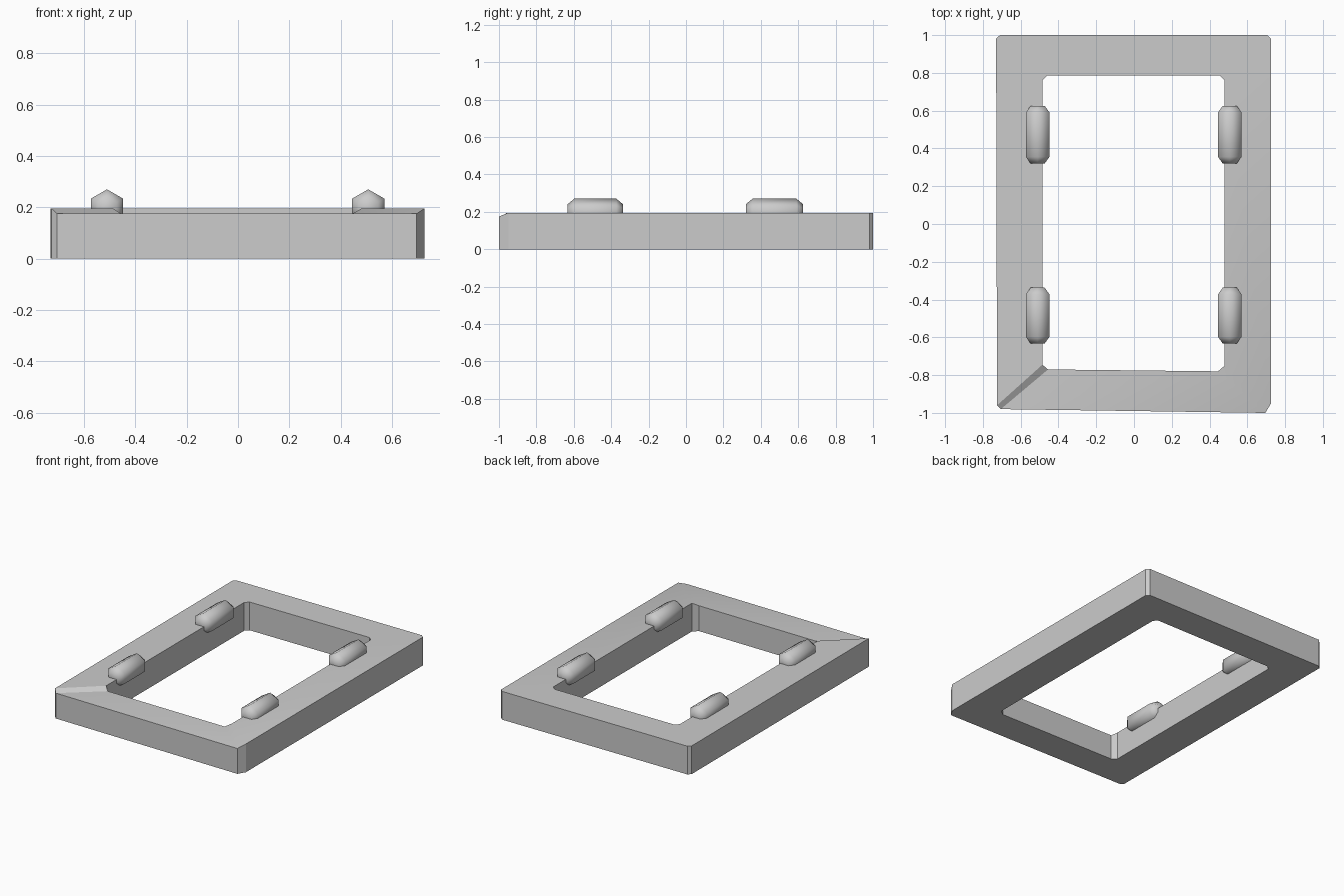
import bpy, bmesh, math

if "Cube" in bpy.data.objects:
    bpy.data.objects.remove(bpy.data.objects["Cube"])


def make_object(name, verts, faces, smooth_angle):
    mesh = bpy.data.meshes.new(name)
    mesh.from_pydata(verts, [], faces)
    bm = bmesh.new()
    bm.from_mesh(mesh)
    bmesh.ops.recalc_face_normals(bm, faces=bm.faces)
    bm.to_mesh(mesh)
    bm.free()
    ob = bpy.data.objects.new(name, mesh)
    bpy.context.collection.objects.link(ob)
    bpy.ops.object.select_all(action='DESELECT')
    ob.select_set(True)
    bpy.context.view_layer.objects.active = ob
    bpy.ops.object.shade_smooth_by_angle(angle=math.radians(smooth_angle))
    return ob


# Frame: chamfered rectangular ring, front bar slightly lower than the rest
TOP, FRONT_TOP = 0.195, 0.175
outer = [(-0.705, -0.98, FRONT_TOP), (0.695, -1.0, FRONT_TOP),
         (0.725, -0.95, TOP), (0.725, 0.98, TOP), (0.705, 1.0, TOP),
         (-0.71, 1.0, TOP), (-0.73, 0.98, TOP), (-0.725, -0.96, TOP)]
inner = [(-0.455, -0.77, FRONT_TOP), (0.445, -0.78, FRONT_TOP),
         (0.48, -0.75, TOP), (0.48, 0.76, TOP), (0.455, 0.785, TOP),
         (-0.46, 0.785, TOP), (-0.485, 0.76, TOP), (-0.485, -0.745, TOP)]
n = len(outer)
verts = outer + inner + [(x, y, 0) for x, y, z in outer + inner]
faces = []
for i in range(n):
    j = (i + 1) % n
    ot, ob_, it, ib = 0, 2 * n, n, 3 * n
    faces += [(ot + i, ot + j, it + j, it + i),
              (ob_ + i, ob_ + j, ib + j, ib + i),
              (ot + i, ot + j, ob_ + j, ob_ + i),
              (it + i, it + j, ib + j, ib + i)]
make_object("frame", verts, faces, 30)


# Pegs: hexagonal rods with tapered ends, lying along the side bars
def peg(name, cx, cy, length, radius=0.072, cz=0.198, taper=0.035):
    h = length / 2
    verts, faces = [], []
    for y, s in ((-h, 0.6), (-h + taper, 1), (h - taper, 1), (h, 0.6)):
        for k in range(6):
            a = math.radians(90 + 60 * k)
            verts.append((cx + s * radius * math.cos(a), cy + y,
                          cz + s * radius * math.sin(a)))
    for r in range(3):
        for k in range(6):
            m = (k + 1) % 6
            faces.append((r * 6 + k, r * 6 + m, r * 6 + 6 + m, r * 6 + 6 + k))
    faces += [tuple(range(6)), tuple(range(18, 24))]
    make_object(name, verts, faces, 61)


for side, x in (("left", -0.51), ("right", 0.507)):
    peg(side + "_back_peg", x, 0.473, 0.305)
    peg(side + "_front_peg", x, -0.485, 0.295)
